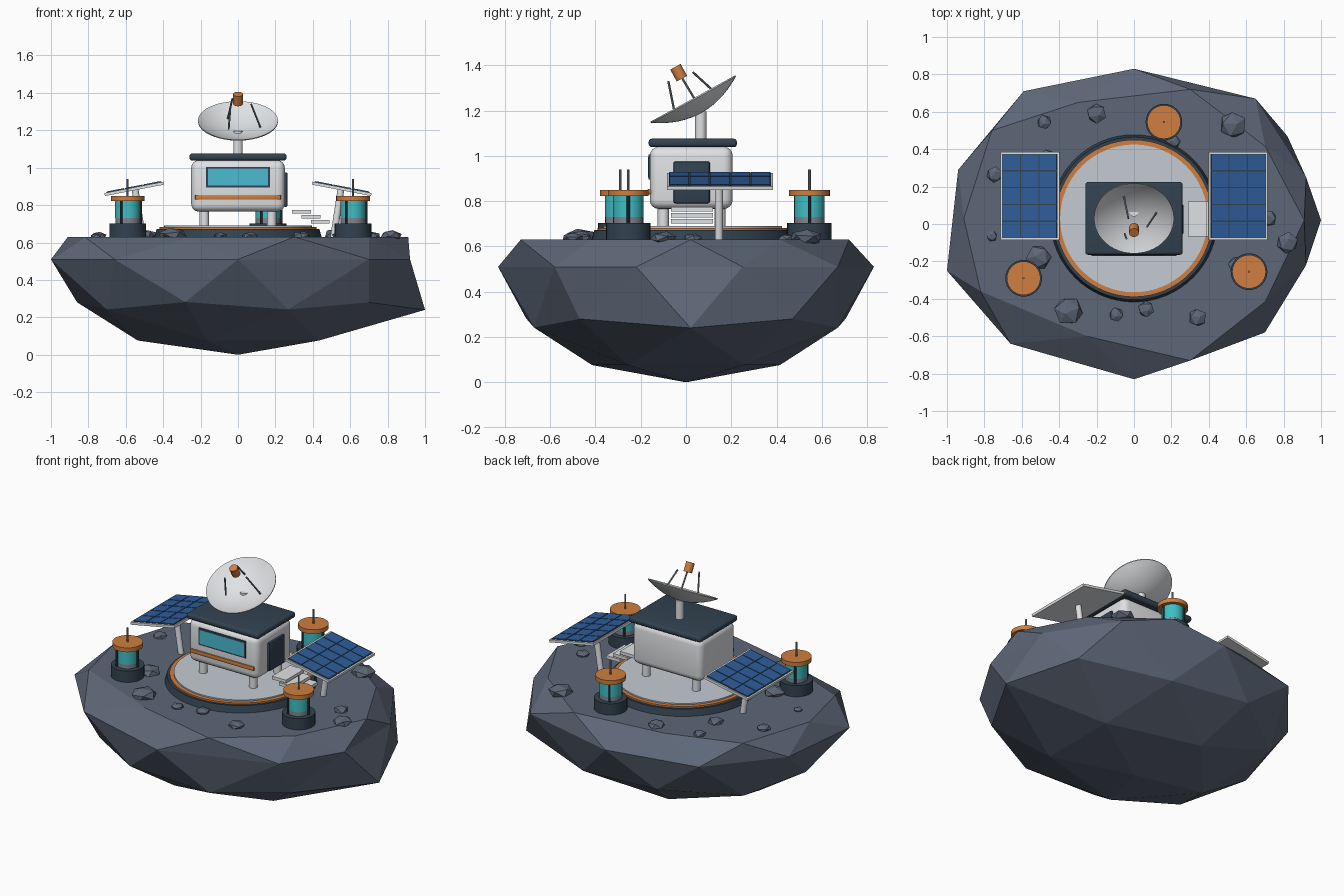
import bpy, bmesh, math
from mathutils import Vector, Matrix

cube = bpy.data.objects.get("Cube")
if cube:
    bpy.data.objects.remove(cube)


def material(name, *rgb):
    m = bpy.data.materials.new(name)
    m.use_nodes = True
    m.diffuse_color = (*rgb, 1)
    m.node_tree.nodes["Principled BSDF"].inputs["Base Color"].default_value = (*rgb, 1)
    return m


ROCK = material("slate rock", .11, .135, .185)
WHITE = material("hull white", .74, .76, .78)
DECK = material("deck grey", .55, .6, .65)
DARK = material("dark navy", .032, .055, .08)
ORANGE = material("orange", .62, .21, .05)
TEAL = material("teal glow", .05, .52, .55)
GLASS = material("window cyan", .07, .5, .65)
BLUE = material("cell blue", .028, .11, .32)
METAL = material("metal grey", .22, .24, .27)


def make(name, bm, mat, smooth=False):
    mesh = bpy.data.meshes.new(name)
    bmesh.ops.recalc_face_normals(bm, faces=bm.faces)
    bm.to_mesh(mesh)
    bm.free()
    ob = bpy.data.objects.new(name, mesh)
    bpy.context.collection.objects.link(ob)
    mesh.materials.append(mat)
    if smooth:
        bpy.ops.object.select_all(action='DESELECT')
        ob.select_set(True)
        bpy.context.view_layer.objects.active = ob
        bpy.ops.object.shade_smooth_by_angle(angle=math.radians(35))
    return ob


def box(name, center, size, mat, bevel=0, segments=3, matrix=None):
    bm = bmesh.new()
    bmesh.ops.create_cube(bm, size=1)
    bmesh.ops.scale(bm, vec=size, verts=bm.verts)
    if bevel:
        bmesh.ops.bevel(bm, geom=bm.edges[:], offset=bevel, segments=segments,
                        profile=.5, affect='EDGES')
    bmesh.ops.translate(bm, vec=center, verts=bm.verts)
    if matrix:
        bm.transform(matrix)
    return make(name, bm, mat, bevel > 0)


def rod(name, start, end, r, mat, r_end=None, sides=24):
    a, b = Vector(start), Vector(end)
    bm = bmesh.new()
    turn = (b - a).to_track_quat('Z', 'Y').to_matrix().to_4x4()
    bmesh.ops.create_cone(bm, cap_ends=True, segments=sides, radius1=r,
                          radius2=r if r_end is None else r_end, depth=(b - a).length,
                          matrix=Matrix.Translation((a + b) / 2) @ turn)
    return make(name, bm, mat, True)


def post(name, x, y, low, high, r, mat, **kw):
    return rod(name, (x, y, low), (x, y, high), r, mat, **kw)


def lathe(name, profile, matrix, mat, steps=48):
    bm = bmesh.new()
    vs = [bm.verts.new((r, 0, z)) for r, z in profile]
    es = [bm.edges.new(p) for p in zip(vs, vs[1:])]
    bmesh.ops.spin(bm, geom=vs + es, axis=(0, 0, 1), cent=(0, 0, 0),
                   angle=math.tau, steps=steps)
    bmesh.ops.remove_doubles(bm, verts=bm.verts, dist=.0004)
    bm.transform(matrix)
    return make(name, bm, mat, True)


# Asteroid: faceted ball with a flattened top and irregular corners
TOP = .63
bm = bmesh.new()
bmesh.ops.create_icosphere(bm, subdivisions=2, radius=1)
for v in bm.verts:
    v.co = (v.co.x * 1.02, v.co.y * .83, min(TOP, .51 + .51 * v.co.z))
corners = {
    TOP: [(.3, -.73), (-.76, .5), (.91, .02), (-.91, .03), (-.82, -.36), (.3, .72),
          (-.3, .65), (-.25, -.6)],
    .51: [(.92, -.22), (.7, -.58), (-.66, -.64), (-1, -.25), (-.94, .29), (-.59, .71),
          (.65, .67), (.92, .25)],
    .28: [(.7, -.47), (.82, .47), (-.86, 0)],
    .24: [(1, .02)],
}
for z, points in corners.items():
    for x, y in points:
        p = Vector((x, y, z))
        min(bm.verts, key=lambda v: (v.co - p).length).co = p
make("asteroid", bm, ROCK)

# Loose boulders: x, y, radius
boulders = [(-.48, .545, .04), (-.2, .59, .055), (.53, .53, .075), (-.745, .265, .045),
            (-.76, -.065, .03), (-.51, -.18, .07), (-.35, -.465, .08), (-.095, -.485, .04),
            (.065, -.455, .045), (.34, -.5, .05), (.82, -.1, .06), (.72, .03, .045),
            (.21, .44, .04), (.55, -.22, .05), (-.46, .35, .05)]
for i, (x, y, r) in enumerate(boulders):
    bm = bmesh.new()
    bmesh.ops.create_icosphere(bm, subdivisions=1, radius=r)
    bm.transform(Matrix.Translation((x, y, TOP + r * .12)) @ Matrix.Diagonal((1, 1, .5, 1))
                 @ Matrix.Rotation(i * .9, 4, 'Z') @ Matrix.Rotation(.3, 4, 'X'))
    make("boulder", bm, ROCK)

# Landing deck
CY = .03
post("deck_base", 0, CY, TOP - .01, .672, .45, DARK, r_end=.435, sides=64)
post("deck_ring", 0, CY, .66, .682, .42, ORANGE, sides=64)
post("deck_floor", 0, CY, .66, .69, .395, DECK, sides=64)

# Habitat module
box("habitat_body", (0, .023, .903), (.5, .366, .275), WHITE, .04, 4)
box("habitat_roof", (0, CY, 1.057), (.52, .39, .038), DARK, .015)
for x in (-.18, .18):
    for y in (-.1, .15):
        post("habitat_leg", x, y, .68, .79, .025, WHITE)
box("window_frame", (0, -.161, .95), (.34, .008, .11), DARK)
box("window_glass", (0, -.165, .95), (.32, .006, .09), GLASS)
box("front_stripe", (0, -.162, .842), (.46, .016, .025), ORANGE, .005, 2)
box("side_door", (.254, .025, .883), (.022, .16, .185), DARK, .008, 2)
for i in range(3):
    box("step", (.34 + .05 * i, .027, .765 - .027 * i), (.1, .185, .02), WHITE)

# Dish antenna
post("dish_mast", 0, .065, 1.07, 1.195, .025, WHITE)
R, DEPTH, THICK = .2137, .068, .006
inner = [(R * i / 10, DEPTH * (i * i / 100 - 1)) for i in range(11)]
outer = [(r, z - THICK) for r, z in reversed(inner)]
tilt = Matrix.Translation((0, .03, 1.253)) @ Matrix.Rotation(.5, 4, 'X')
lathe("dish", inner + outer, tilt, WHITE)
rod("dish_feed", tilt @ Vector((0, 0, .1)), tilt @ Vector((0, 0, .16)), .026, ORANGE)
struts = [((.12, .06, 1.215), (.07, -.015, 1.34)),
          ((-.05, -.053, 1.205), (-.04, -.078, 1.33)),
          ((-.055, .15, 1.26), (-.03, .03, 1.37))]
for a, b in struts:
    rod("feed_strut", a, b, .005, METAL, sides=10)

# Solar panels, sloping down and outwards
for side in (-1, 1):
    tilt = Matrix.Translation((side * .555, .15, .887)) @ Matrix.Rotation(side * .19, 4, 'Y')
    box("panel_frame", (0, 0, 0), (.322, .47, .016), WHITE, matrix=tilt)
    box("panel_backing", (0, 0, .008), (.302, .45, .004), DARK, matrix=tilt)
    for col in range(-1, 2):
        for row in range(-2, 3):
            box("solar_cell", (col * .1, row * .09, .011), (.094, .084, .006), BLUE,
                matrix=tilt)
    rod("panel_post", (side * .51, .145, TOP - .01), (side * .55, .145, .882), .018, WHITE)

# Energy canisters
for x, y in ((-.59, -.29), (.615, -.255), (.16, .545)):
    post("canister_base", x, y, TOP - .01, .703, .098, DARK, sides=32)
    post("canister_collar", x, y, .7, .735, .066, METAL, sides=32)
    post("canister_core", x, y, .73, .825, .067, TEAL, sides=32)
    post("canister_cap", x, y, .822, .85, .09, ORANGE, sides=32)
    post("canister_antenna", x, y, .845, .94, .006, METAL, sides=10)
    for k in range(3):
        a = k * math.tau / 3
        post("canister_rib", x + .07 * math.cos(a), y + .07 * math.sin(a), .7, .825, .007,
             DARK, sides=10)
